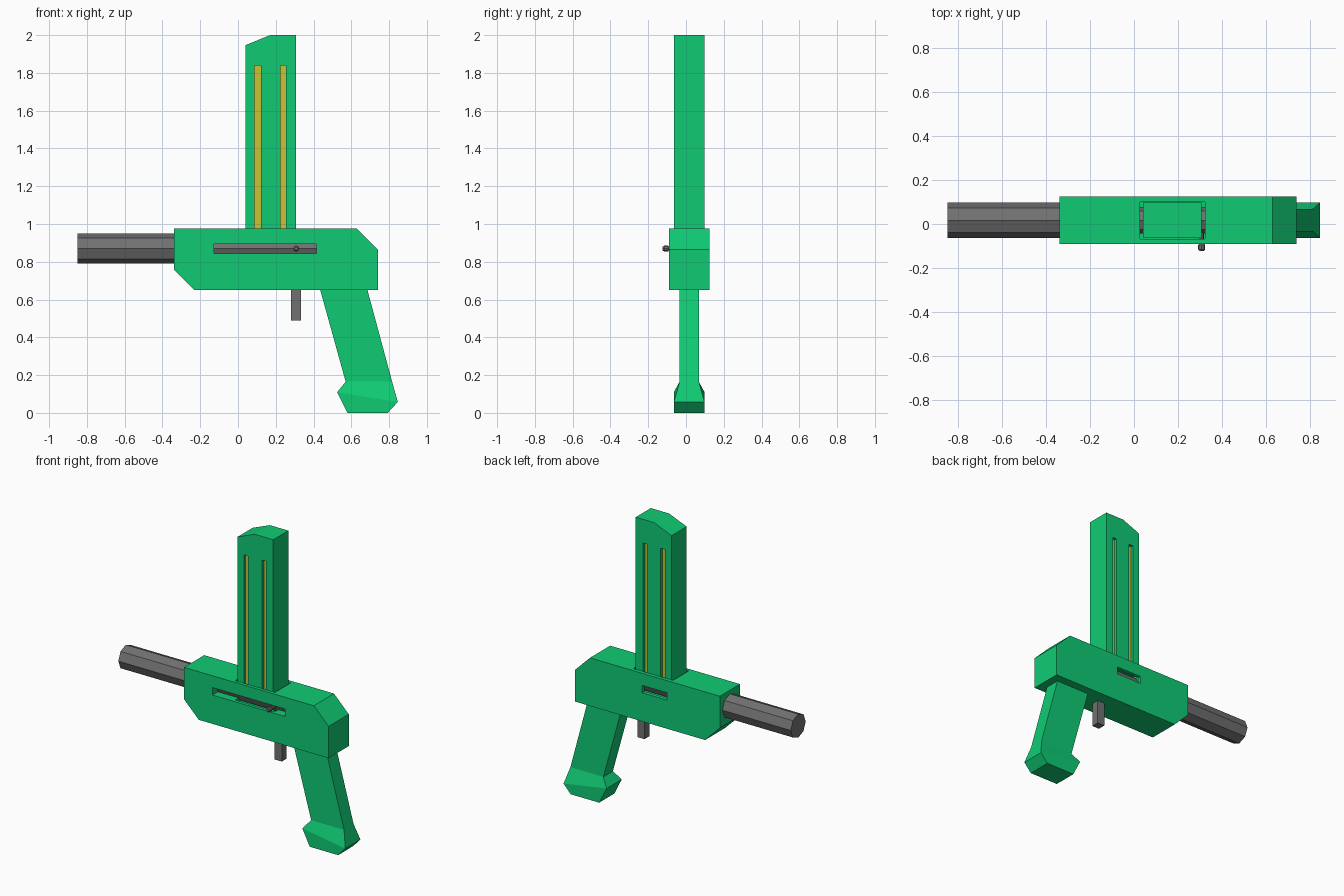
import bpy, bmesh, math

default = bpy.data.objects.get("Cube")
if default:
    bpy.data.objects.remove(default, do_unlink=True)

MID = 0.017  # depth of the centre plane


def material(name, rgb):
    mat = bpy.data.materials.new(name)
    mat.use_nodes = True
    color = (*rgb, 1)
    mat.diffuse_color = color
    mat.node_tree.nodes["Principled BSDF"].inputs["Base Color"].default_value = color
    return mat


green = material("green", (0.005, 0.6, 0.175))
gray = material("dark gray", (0.165, 0.165, 0.165))
yellow = material("yellow", (0.6, 0.54, 0.035))


def finish(name, bm, mat):
    bmesh.ops.recalc_face_normals(bm, faces=bm.faces)
    mesh = bpy.data.meshes.new(name)
    bm.to_mesh(mesh)
    bm.free()
    obj = bpy.data.objects.new(name, mesh)
    bpy.context.collection.objects.link(obj)
    if mat:
        mesh.materials.append(mat)
    return obj


def loft(name, rings, mat):
    """Join rings of points with quads and cap both ends."""
    bm = bmesh.new()
    loops = [[bm.verts.new(p) for p in ring] for ring in rings]
    n = len(loops[0])
    for a, b in zip(loops, loops[1:]):
        for i in range(n):
            j = (i + 1) % n
            bm.faces.new((a[i], a[j], b[j], b[i]))
    bm.faces.new(loops[0][::-1])
    bm.faces.new(loops[-1])
    return finish(name, bm, mat)


def extrude(name, profile, y0, y1, mat=None):
    return loft(name, [[(x, y, z) for x, z in profile] for y in (y0, y1)], mat)


def box(name, x0, x1, y0, y1, z0, z1, mat=None):
    return extrude(name, [(x0, z0), (x1, z0), (x1, z1), (x0, z1)], y0, y1, mat)


def rod_x(name, x0, x1, radius, z, mat):
    """Eight-sided rod along x."""
    angles = [i * math.pi / 4 for i in range(8)]
    return loft(name, [[(x, MID + radius * math.cos(a), z + radius * math.sin(a))
                        for a in angles] for x in (x0, x1)], mat)


def cut(obj, cutters):
    for cutter in cutters:
        cutter.hide_render = True
        mod = obj.modifiers.new("cut", "BOOLEAN")
        mod.operation = "DIFFERENCE"
        mod.solver = "EXACT"
        mod.object = cutter
        bpy.context.view_layer.objects.active = obj
        bpy.ops.object.modifier_apply(modifier=mod.name)
        bpy.data.objects.remove(cutter, do_unlink=True)


# Receiver with bolt slot, rear port and magazine well
receiver = extrude("receiver", [(-0.34, 0.975), (0.63, 0.975), (0.74, 0.865),
                                (0.74, 0.65), (-0.23, 0.65), (-0.34, 0.76)],
                   -0.09, 0.125, green)
cut(receiver, [
    box("bolt_slot_cutter", -0.128, 0.415, -0.2, 0.0, 0.845, 0.895),
    box("rear_port_cutter", 0.053, 0.24, 0.03, 0.2, 0.843, 0.893),
    box("well_cutter", 0.027, 0.323, -0.068, 0.1, 0.82, 1.1),
])

# Barrel and bolt
rod_x("barrel", -0.85, -0.3, 0.08, 0.87, gray)
rod_x("bolt", -0.17, 0.45, 0.06, 0.87, gray)

# Bolt handle with a bevelled tip
handle_rings = [(-0.02, 0.01), (-0.09, 0.01), (-0.095, 0.016), (-0.115, 0.016), (-0.124, 0.009)]
loft("bolt_handle", [[(0.308 + r * math.cos(i * math.pi / 4), y, 0.87 + r * math.sin(i * math.pi / 4))
                      for i in range(8)] for y, r in handle_rings], gray)

# Magazine with two long windows showing the yellow core
magazine = extrude("magazine", [(0.04, 0.93), (0.308, 0.93), (0.308, 2.0), (0.17, 2.0), (0.04, 1.947)],
                   -0.064, 0.097, green)
windows = [(0.088, 0.121), (0.225, 0.253)]
cut(magazine, [box("window_cutter", x0, x1, -0.2, 0.2, 0.95, 1.84) for x0, x1 in windows])
for i, (x0, x1) in enumerate(windows):
    box(f"window_core_{i + 1}", x0 - 0.005, x1 + 0.005, -0.044, 0.077, 0.94, 1.85, yellow)

# Trigger
box("trigger", 0.28, 0.334, MID - 0.026, MID + 0.026, 0.488, 0.67, gray)

# Slanted grip with a flared foot: front x, front z, rear x, rear z, half depth
grip_rows = [(0.58, 0, 0.793, 0, 0.081), (0.525, 0.11, 0.846, 0.058, 0.081),
             (0.57, 0.165, 0.816, 0.165, 0.051), (0.43, 0.67, 0.68, 0.67, 0.051)]
loft("grip", [[(xa, MID - h, za), (xb, MID - h, zb), (xb, MID + h, zb), (xa, MID + h, za)]
              for xa, za, xb, zb, h in grip_rows], green)
